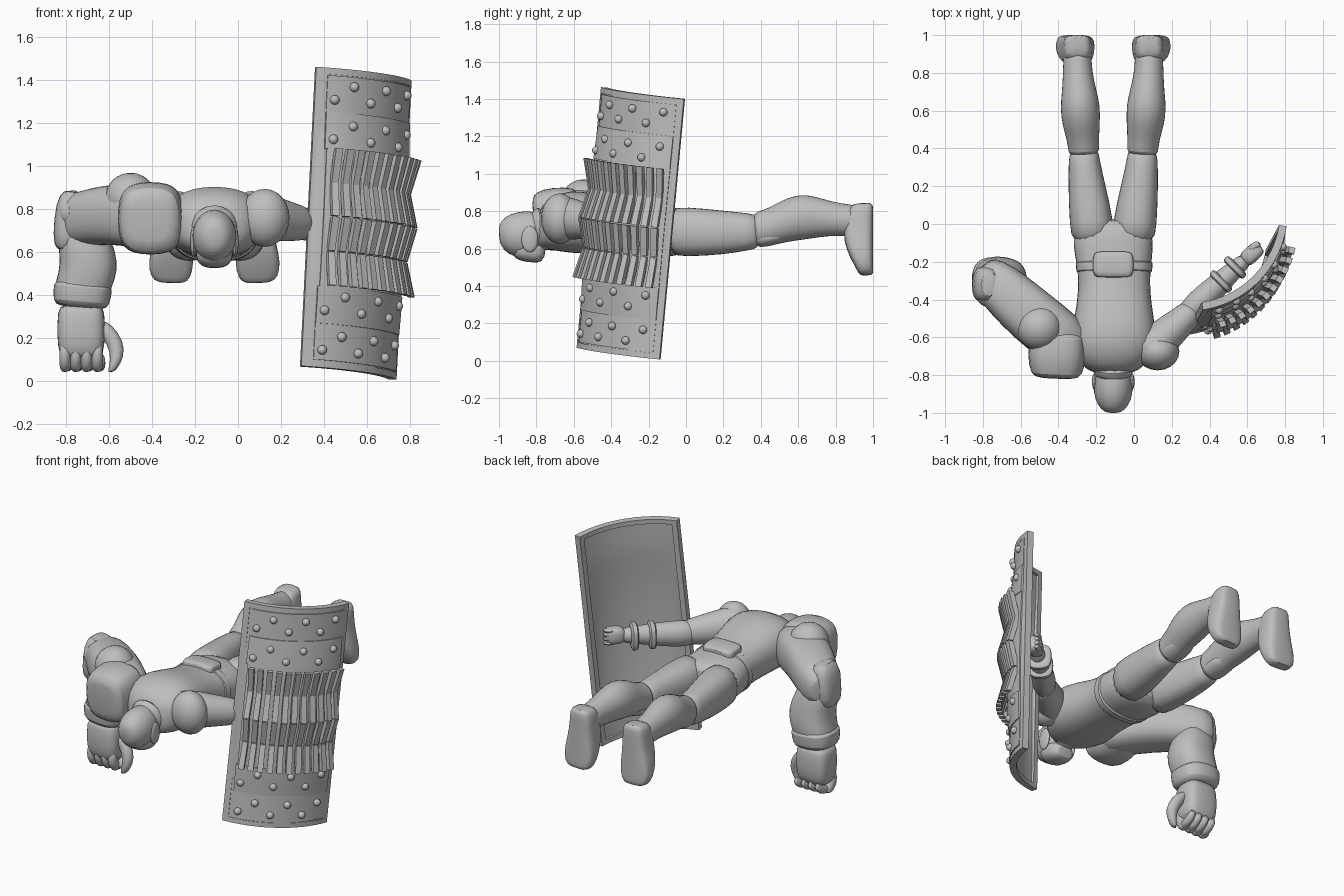
import bpy, bmesh, math
from mathutils import Vector

grey = bpy.data.materials.new("plain_grey")
grey.diffuse_color = (0.52, 0.52, 0.52, 1)
MID = -0.11  # symmetry plane of the body


def finish(name, bm, angle=40, subdiv=0):
    bmesh.ops.recalc_face_normals(bm, faces=bm.faces)
    me = bpy.data.meshes.new(name)
    bm.to_mesh(me)
    bm.free()
    ob = bpy.data.objects.new(name, me)
    bpy.context.collection.objects.link(ob)
    me.materials.append(grey)
    if subdiv:
        ob.modifiers.new("round", 'SUBSURF').levels = subdiv
        ob.modifiers["round"].render_levels = subdiv
    bpy.ops.object.select_all(action='DESELECT')
    ob.select_set(True)
    bpy.context.view_layer.objects.active = ob
    bpy.ops.object.shade_smooth_by_angle(angle=math.radians(angle))
    return ob


def loft(name, secs, ref=(0, 0, 1), p=2.0, n=16, mirror=False):
    """Skin of (super)elliptic rings: x, y, z, side radius, ref radius."""
    if mirror:
        secs = [(2 * MID - s[0],) + tuple(s[1:]) for s in secs]
    t = (Vector(secs[-1][:3]) - Vector(secs[0][:3])).normalized()
    b = Vector(ref)
    b = (b - t * b.dot(t)).normalized()
    a = b.cross(t)
    bm = bmesh.new()
    rings = []
    for s in secs:
        ring = []
        for i in range(n):
            an = 2 * math.pi * i / n
            c, d = math.cos(an), math.sin(an)
            c = math.copysign(abs(c) ** (2 / p), c)
            d = math.copysign(abs(d) ** (2 / p), d)
            ring.append(bm.verts.new(Vector(s[:3]) + a * c * s[3] + b * d * s[4]))
        rings.append(ring)
    for r0, r1 in zip(rings, rings[1:]):
        for i in range(n):
            j = (i + 1) % n
            bm.faces.new((r0[i], r0[j], r1[j], r1[i]))
    bm.faces.new(rings[0])
    bm.faces.new(rings[-1])
    return finish(name, bm, 45, 1)


def ball(name, c, r):
    bm = bmesh.new()
    bmesh.ops.create_uvsphere(bm, u_segments=20, v_segments=12, radius=1)
    bmesh.ops.scale(bm, vec=r, verts=bm.verts)
    bmesh.ops.translate(bm, vec=c, verts=bm.verts)
    return finish(name, bm)


# torso, belt and neck
loft("torso", [(MID, -.80, .70, .09, .09), (MID, -.745, .735, .19, .14), (MID, -.62, .745, .24, .173),
               (-.105, -.5, .735, .213, .165), (-.105, -.35, .71, .192, .145), (-.105, -.24, .70, .195, .14),
               (MID, -.12, .69, .218, .138), (MID, -.04, .69, .208, .13), (MID, .03, .69, .13, .10)], p=2.4)
loft("belt", [(-.105, -.265, .70, .19, .135), (-.105, -.26, .70, .205, .148),
              (-.105, -.20, .695, .210, .148), (-.105, -.195, .695, .2, .135)], p=2.4)
loft("belt_pouch", [(MID, -.285, .83, .09, .03), (MID, -.27, .83, .11, .04),
                    (MID, -.16, .82, .11, .04), (MID, -.145, .82, .09, .03)], p=5)
loft("collar", [(MID, -.81, .69, .08, .08), (MID, -.80, .69, .10, .11), (MID, -.755, .71, .12, .125),
                (MID, -.74, .71, .10, .10)])
loft("neck", [(MID, -.84, .67, .075, .085), (MID, -.72, .70, .09, .09)])

# helmet, rim and jaw
loft("helmet", [(MID, -1.0, .67, .03, .035), (MID, -.985, .67, .065, .08), (MID, -.93, .67, .1, .12),
                (MID, -.86, .675, .108, .13), (MID, -.79, .69, .095, .11), (MID, -.775, .69, .07, .09)])
loft("face_guard", [(MID, -.92, .62, .07, .06), (MID, -.86, .60, .09, .075), (MID, -.79, .575, .085, .055),
                    (MID, -.755, .56, .055, .035)], p=2.4)
for sx in (-1, 1):
    ball("ear_guard", (MID + sx * .098, -.835, .65), (.015, .045, .07))

# legs, boots and feet
for m in (False, True):
    loft("thigh", [(0, -.1, .69, .11, .13), (.003, 0, .69, .12, .136), (.03, .2, .685, .1, .12),
                   (.045, .34, .69, .083, .1), (.045, .4, .69, .078, .09)], mirror=m, p=2.3)
    loft("boot_shaft", [(.045, .37, .70, .07, .08), (.045, .378, .70, .084, .098), (.05, .45, .715, .086, .102),
                        (.06, .53, .75, .102, .116), (.065, .62, .77, .108, .125), (.07, .70, .77, .094, .112),
                        (.078, .79, .76, .08, .092), (.08, .88, .75, .076, .088), (.08, .95, .75, .072, .08)], mirror=m)
    loft("kneecap", [(.045, .37, .65, .05, .03), (.045, .39, .65, .075, .05), (.05, .5, .67, .08, .045),
                     (.055, .55, .68, .06, .03)], mirror=m)
    loft("foot", [(.08, .945, .845, .05, .05), (.08, .935, .82, .075, .068), (.08, .922, .73, .08, .08),
                  (.085, .922, .64, .093, .08), (.092, .94, .55, .108, .062), (.094, .96, .48, .094, .042),
                  (.092, .965, .455, .06, .035)], ref=(0, 1, 0), p=3.5, mirror=m)

# bulky armoured arm hanging down
loft("big_upper_arm", [(-.28, -.68, .74, .11, .14), (-.40, -.60, .76, .155, .16), (-.55, -.48, .78, .15, .145),
                       (-.67, -.37, .765, .14, .135), (-.77, -.28, .75, .12, .125), (-.82, -.235, .73, .07, .08)], p=2.6)
loft("shoulder_pad", [(-.41, -.815, .75, .10, .11), (-.41, -.80, .75, .14, .155), (-.41, -.70, .755, .158, .177),
                      (-.40, -.58, .77, .15, .16), (-.40, -.56, .77, .1, .12)], p=3)
ball("shoulder_crest", (-.50, -.55, .85), (.12, .12, .12))
ball("elbow_knob", (-.77, -.36, .78), (.07, .08, .07))
loft("elbow_plate", [(-.80, -.33, .60, .05, .07), (-.79, -.32, .66, .075, .10), (-.78, -.32, .83, .07, .10),
                     (-.76, -.32, .89, .05, .07)], ref=(0, 1, 0), p=2.7)
loft("big_forearm", [(-.74, -.32, .78, .08, .08), (-.715, -.315, .66, .13, .12), (-.69, -.31, .55, .135, .13),
                     (-.71, -.30, .47, .14, .13), (-.73, -.30, .40, .13, .12), (-.735, -.3, .34, .10, .09)],
     ref=(0, 1, 0), p=2.5)
loft("forearm_band", [(-.72, -.3, .46, .12, .12), (-.72, -.3, .45, .142, .133), (-.73, -.3, .36, .134, .127),
                      (-.73, -.3, .34, .11, .1)], ref=(0, 1, 0), p=2.7)
loft("big_palm", [(-.73, -.3, .36, .09, .08), (-.73, -.3, .33, .112, .095), (-.73, -.3, .2, .113, .10),
                  (-.73, -.3, .13, .105, .085), (-.73, -.3, .10, .08, .06)], ref=(0, 1, 0), p=3.5)
for i in range(4):
    x = -.805 + .05 * i
    loft("big_finger", [(x, -.35, .19, .022, .025), (x, -.36, .13, .029, .032), (x, -.335, .075, .029, .037),
                        (x, -.295, .045, .022, .033)], ref=(0, 1, 0), n=10)
    loft("big_fingertip", [(x + .01, -.33, .065, .022, .025), (x + .012, -.28, .068, .028, .028),
                           (x + .015, -.23, .10, .024, .028), (x + .015, -.215, .12, .016, .02)], n=10)
loft("big_thumb", [(-.65, -.30, .28, .035, .035), (-.595, -.31, .22, .043, .038), (-.555, -.325, .14, .036, .034),
                   (-.575, -.335, .07, .03, .028), (-.59, -.335, .04, .018, .018)], ref=(0, 1, 0), n=10)

# arm carrying the shield
loft("upper_arm", [(.02, -.70, .76, .09, .11), (.10, -.65, .765, .11, .125), (.2, -.56, .75, .09, .10),
                   (.29, -.48, .735, .075, .085), (.33, -.44, .73, .06, .07)])
ball("arm_pad", (.125, -.675, .76), (.115, .10, .135))
loft("forearm", [(.26, -.50, .73, .06, .07), (.33, -.43, .73, .075, .085), (.43, -.335, .735, .066, .072),
                 (.55, -.225, .74, .046, .052), (.60, -.18, .74, .04, .045)])
for k in (.46, .535):
    y = k - .765
    loft("arm_strap", [(k - .015, y - .015, .735, .06, .065), (k - .012, y - .012, .735, .075, .085),
                       (k + .012, y + .012, .735, .075, .085), (k + .015, y + .015, .735, .06, .065)], p=3)
loft("hand", [(.58, -.20, .745, .035, .04), (.60, -.18, .745, .045, .055), (.655, -.13, .745, .045, .055),
              (.67, -.115, .745, .03, .04)], p=3)
for i in range(4):
    z = .705 + .027 * i
    loft("finger", [(.61, -.14, z, .016, .013), (.635, -.115, z, .022, .015), (.67, -.10, z, .018, .013)], n=8)

# shield frame: up axis, width axis, outward normal, cylinder radius
CEN = Vector((.548, -.295, .735))
UP = Vector((.07, .13, 1.39)).normalized()
WID = Vector((.44, .44, -.06))
WID = (WID - UP * WID.dot(UP)).normalized()
OUT = WID.cross(UP)
RAD, EDGE, BULGE = .53, 36, .028


def on_shield(s, v, h):
    """Point at angle s, height v and offset h, with a swollen middle."""
    a = math.radians(s)
    h += BULGE * max(0, 1 - (v / .5) ** 2) * max(0, 1 - (s / EDGE) ** 4)
    return CEN + UP * v + WID * (RAD + h) * math.sin(a) + OUT * ((RAD + h) * math.cos(a) - RAD * math.cos(math.radians(EDGE)))


def slab(bm, s0, s1, v0, v1, low, high, low1=None, high1=None):
    """Curved block on the shield; heights may differ at its two ends."""
    low1, high1 = (low if low1 is None else low1), (high if high1 is None else high1)
    ns = max(1, round((s1 - s0) / 4))
    nv = max(1, round((v1 - v0) / .08)) if ns > 1 else 1
    ts = [j / nv for j in range(nv + 1)]
    rings = []
    for i in range(ns + 1):
        s = s0 + (s1 - s0) * i / ns
        pts = [(t, low + (low1 - low) * t) for t in ts] + [(t, high + (high1 - high) * t) for t in reversed(ts)]
        rings.append([bm.verts.new(on_shield(s, v0 + (v1 - v0) * t, h)) for t, h in pts])
    n = len(rings[0])
    for r0, r1 in zip(rings, rings[1:]):
        for i in range(n):
            j = (i + 1) % n
            bm.faces.new((r0[i], r0[j], r1[j], r1[i]))
    for r in (rings[0], rings[-1]):
        for i in range(nv):
            bm.faces.new((r[i], r[i + 1], r[n - 2 - i], r[n - 1 - i]))


# shield plate with rim
bm = bmesh.new()
slab(bm, -EDGE, EDGE, -.698, .698, -.02, .002)
finish("shield_plate", bm, 30)
bm = bmesh.new()
for sg in (-1, 1):
    e = sorted((sg * EDGE, sg * (EDGE - 4)))
    slab(bm, e[0], e[1], -.70, .70, -.035, .006)
    e = sorted((sg * .70, sg * .67))
    slab(bm, -EDGE, EDGE, e[0], e[1], -.035, .006)
finish("shield_rim", bm, 30)

# raised shield bands
bm = bmesh.new()
for sg in (-1, 1):
    for lo, hi, h in ((.495, .665, .009), (.32, .495, .015)):
        v = sorted((sg * lo, sg * hi))
        slab(bm, -30, 32, v[0], v[1], -.005, h)
slab(bm, -29, 32, -.32, .32, -.005, .010)
finish("shield_bands", bm, 30)

# shield rivets in zigzag rows
for v in (-.585, -.40, .40, .585):
    for i in range(6):
        side = 1 if i % 2 else -1
        ball("rivet", on_shield(-26 + 10.2 * i, v + .034 * side, .014), (.022, .022, .022))

# flared slats in four rows
bm = bmesh.new()
for v0, v1, h0, h1 in ((.16, .32, .012, .060), (.005, .16, .050, .012),
                       (-.155, .0, .012, .050), (-.32, -.16, .060, .012)):
    for i in range(11):
        s = -25 + 5.3 * i
        slab(bm, s - 1.6, s + 1.6, v0, v1, h0 - .014, h0 + .018, h1 - .014, h1 + .018)
finish("shield_slats", bm, 30)
